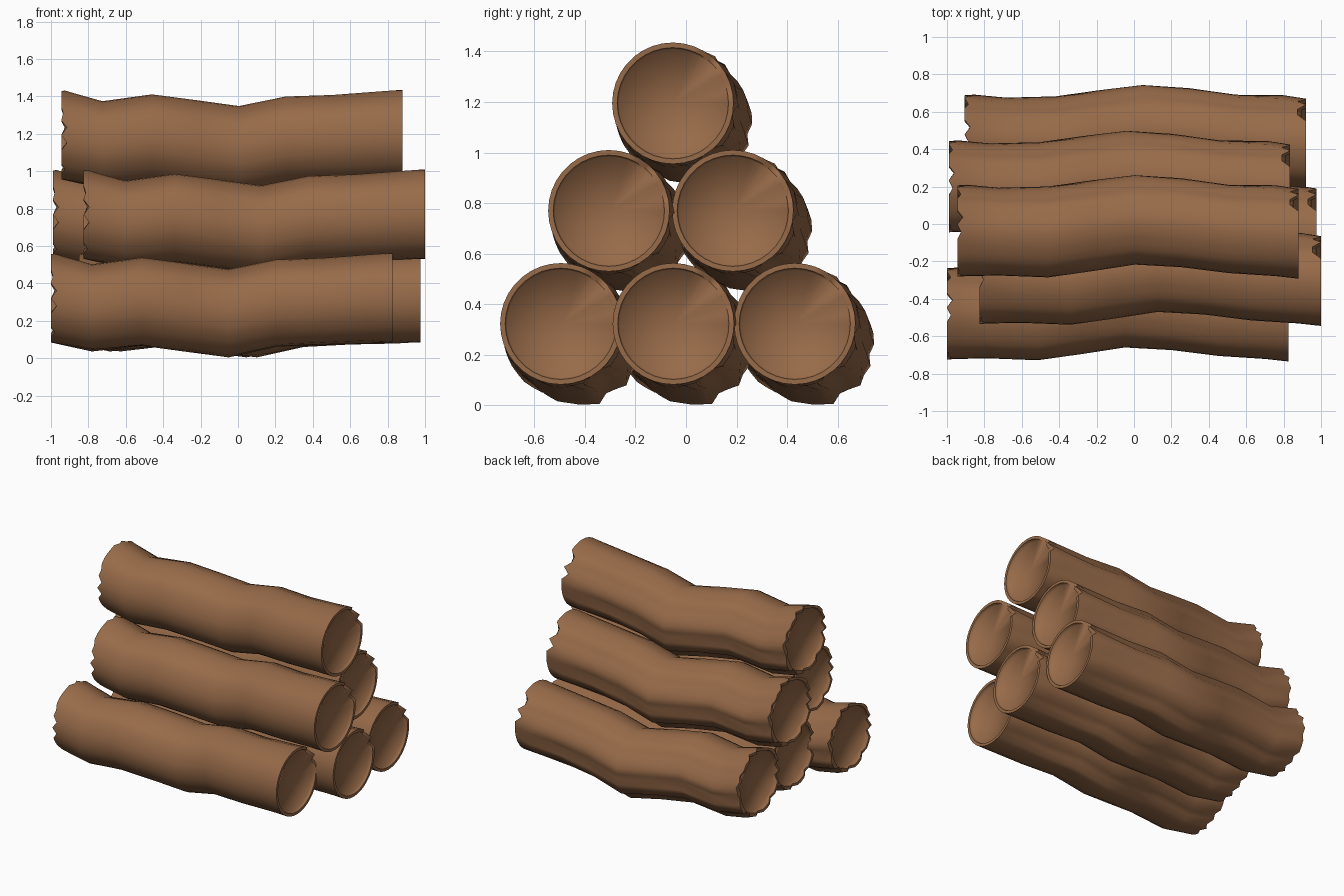
import bpy, bmesh, math, random

if "Cube" in bpy.data.objects:
    bpy.data.objects.remove(bpy.data.objects["Cube"])

SIDES = 36
LENGTH = 1.825
# distance along log, y bend, z bend, radius
STATIONS = [(0, .008, -.003, .238), (.05, .008, -.012, .237), (.22, .004, -.052, .23),
            (.485, 0, -.02, .235), (.72, .033, -.05, .234), (.95, .068, -.083, .234),
            (1.2, .052, -.03, .233), (1.45, .018, -.02, .23), (1.7, .006, -.006, .235),
            (LENGTH, 0, 0, .24)]
# start x, centre y, centre z of each log
LOGS = [(-1.0, -.495, .323), (-.85, -.05, .323), (-.905, .43, .323),
        (-.825, -.305, .77), (-.99, .185, .77), (-.945, -.052, 1.195)]

bark = bpy.data.materials.new("bark")
bark.diffuse_color = (.31, .145, .066, 1)
bark.use_nodes = True
bark.node_tree.nodes["Principled BSDF"].inputs["Base Color"].default_value = bark.diffuse_color


def add_ring(bm, x, cy, cz, radii, shifts=None):
    ring = []
    for i, r in enumerate(radii):
        a = 2 * math.pi * i / SIDES
        dx = shifts[i] if shifts else 0
        ring.append(bm.verts.new((x + dx, cy + r * math.cos(a), cz + r * math.sin(a))))
    return ring


def bridge(bm, a, b):
    for i in range(SIDES):
        j = (i + 1) % SIDES
        bm.faces.new((a[i], a[j], b[j], b[i]))


def mark_sharp(bm, ring):
    for i in range(SIDES):
        bm.edges.get((ring[i], ring[(i + 1) % SIDES])).smooth = False


def add_cap(bm, edge, station, shifts, depth):
    """Thin rim, then a shallow cut face softly shaded like a dish."""
    s, cy, cz, r = station
    rim = add_ring(bm, s, cy, cz, [r - .02] * SIDES, shifts)
    inner = add_ring(bm, s + depth, cy, cz, [r - .027] * SIDES)
    bridge(bm, edge, rim)
    bridge(bm, rim, inner)
    c = bm.verts.new((s + depth * 1.1, cy, cz))
    for i in range(SIDES):
        bm.faces.new((inner[i], inner[(i + 1) % SIDES], c))
    mark_sharp(bm, edge)
    mark_sharp(bm, rim)


def log_mesh():
    rng = random.Random(11)
    bm = bmesh.new()
    # bark is roughest on the back and underside
    ridge = [rng.choice((-.7, -.2, .6, 1)) for _ in range(SIDES)]
    rough = [.003 + .014 * max(0, math.cos(2 * math.pi * i / SIDES + .4)) for i in range(SIDES)]
    # splintered end, and a chip out of the sawn end
    notch = [rng.choice((0, .01, .02, .03)) * (i % 2) for i in range(SIDES)]
    chip = [-.045 if i in (2, 4, 5) else 0 for i in range(SIDES)]
    rings = []
    for k, (s, cy, cz, r) in enumerate(STATIONS):
        last = k == len(STATIONS) - 1
        radii = [r + (0 if last else rough[i] * (.8 * ridge[i] + .4 * rng.uniform(-1, 1)))
                 for i in range(SIDES)]
        shifts = notch if k == 0 else chip if last else None
        rings.append(add_ring(bm, s, cy, cz, radii, shifts))
    for a, b in zip(rings, rings[1:]):
        bridge(bm, a, b)
    add_cap(bm, rings[0], STATIONS[0], notch, .035)
    add_cap(bm, rings[-1], STATIONS[-1], chip, -.025)
    bmesh.ops.recalc_face_normals(bm, faces=bm.faces)
    for f in bm.faces:
        f.smooth = True
    me = bpy.data.meshes.new("log")
    bm.to_mesh(me)
    bm.free()
    me.materials.append(bark)
    return me


# stack of identical logs
mesh = log_mesh()
for n, loc in enumerate(LOGS):
    ob = bpy.data.objects.new(f"log_{n + 1}", mesh)
    ob.location = loc
    bpy.context.collection.objects.link(ob)
